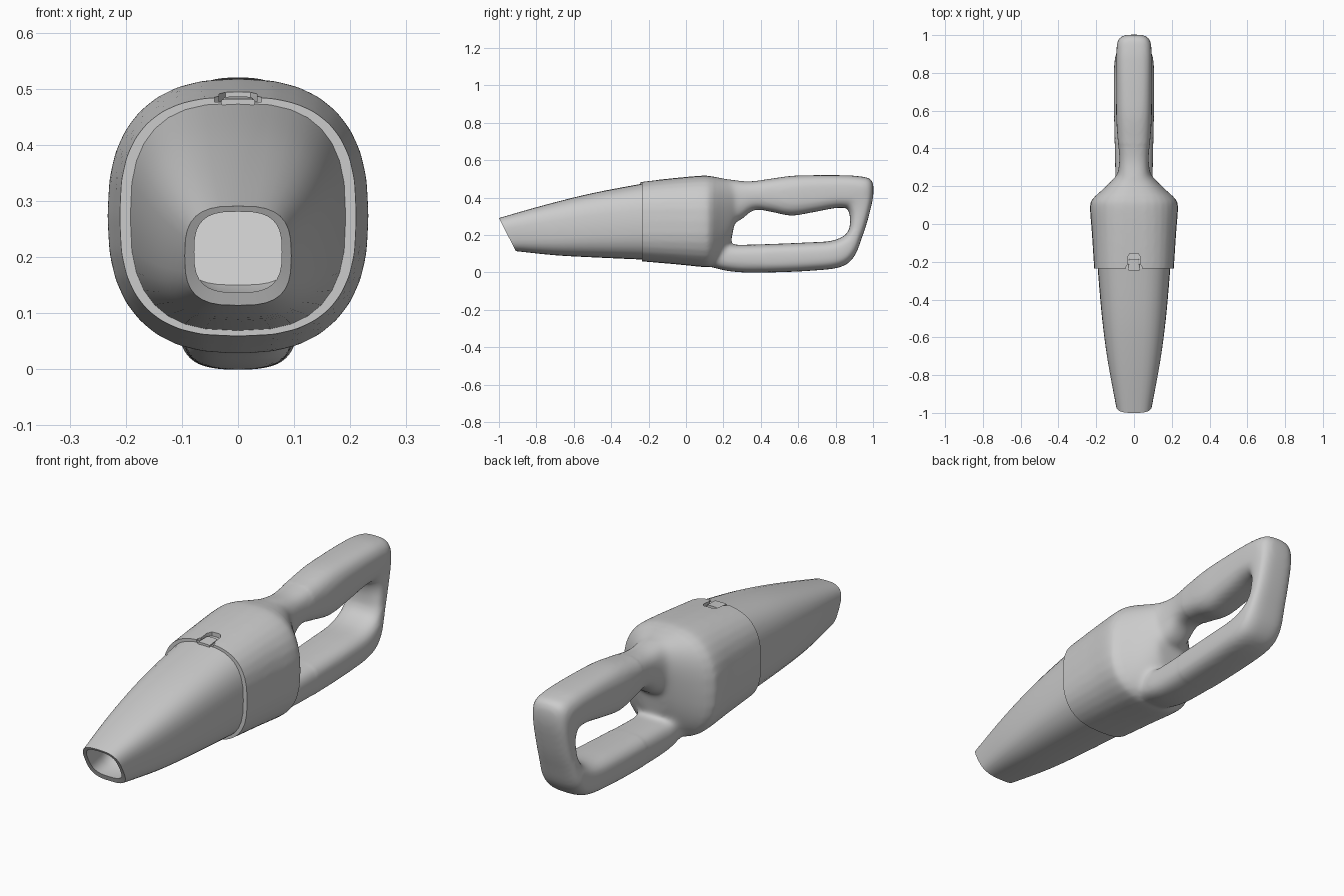
import bpy, bmesh, math
from mathutils import Vector

if "Cube" in bpy.data.objects:
    bpy.data.objects.remove(bpy.data.objects["Cube"])

grey = bpy.data.materials.new("plain grey")
grey.diffuse_color = (0.6, 0.6, 0.6, 1)
grey.use_nodes = True
grey.node_tree.nodes["Principled BSDF"].inputs["Base Color"].default_value = grey.diffuse_color


def spline(rows, steps):
    """Catmull-Rom interpolation between section rows."""
    if steps == 1:
        return rows
    p = [rows[0]] + rows + [rows[-1]]
    out = []
    for i in range(1, len(p) - 2):
        for s in range(steps):
            t = s / steps
            out.append([0.5 * (2 * b + (c - a) * t + (2 * a - 5 * b + 4 * c - d) * t * t
                               + (3 * b - a - 3 * c + d) * t ** 3)
                        for a, b, c, d in zip(*p[i - 1:i + 3])])
    return out + [rows[-1]]


def loft(name, rows, steps=4, sides=32, cap_start=True):
    """Skin rounded-square sections: (y, z) outer, (y, z) inner, half width, squareness."""
    bm = bmesh.new()
    rings = []
    for y0, z0, y1, z1, w, n in spline(rows, steps):
        mid, half = Vector((0, y0 + y1, z0 + z1)) / 2, Vector((0, y0 - y1, z0 - z1)) / 2
        ring = []
        for k in range(sides):
            a = 2 * math.pi * k / sides
            c, s = (math.copysign(abs(v) ** (2 / n), v) for v in (math.cos(a), math.sin(a)))
            ring.append(bm.verts.new(mid + half * s + Vector((w * c, 0, 0))))
        rings.append(ring)
    for r, q in zip(rings, rings[1:]):
        for k in range(sides):
            j = (k + 1) % sides
            bm.faces.new((r[k], r[j], q[j], q[k]))
    if cap_start:
        bm.faces.new(rings[0])
    bm.faces.new(rings[-1])
    bmesh.ops.recalc_face_normals(bm, faces=bm.faces)
    me = bpy.data.meshes.new(name)
    bm.to_mesh(me)
    bm.free()
    ob = bpy.data.objects.new(name, me)
    bpy.context.collection.objects.link(ob)
    me.materials.append(grey)
    return ob


def activate(ob):
    bpy.ops.object.select_all(action='DESELECT')
    ob.select_set(True)
    bpy.context.view_layer.objects.active = ob


# motor body, tapering back to the grip
body = loft("body_and_handle", [
    (-.32, .476, -.32, .067, .206, 2.7),
    (-.235, .486, -.235, .059, .211, 2.7),
    (-.05, .506, -.05, .043, .223, 2.6),
    (.09, .518, .09, .029, .233, 2.5),
    (.14, .514, .13, .030, .217, 2.5),
    (.20, .503, .17, .05, .162, 2.5),
    (.25, .493, .21, .10, .115, 2.5),
    (.30, .487, .24, .16, .075, 2.5)])

# handle loop: upper grip, rear strut, lower bar
handle = loft("handle", [
    (.14, .50, .14, .30, .10, 2.6),
    (.24, .497, .27, .27, .087, 2.6),
    (.33, .487, .36, .332, .078, 2.6),
    (.43, .498, .45, .325, .086, 2.7),
    (.56, .516, .56, .304, .094, 2.8),
    (.68, .520, .67, .320, .094, 3),
    (.82, .520, .79, .343, .094, 3),
    (.92, .515, .845, .345, .094, 3),
    (.99, .495, .864, .338, .092, 3),
    (1.002, .42, .876, .30, .088, 3),
    (.977, .30, .877, .265, .088, 3),
    (.942, .19, .870, .227, .092, 3),
    (.897, .082, .842, .194, .102, 3),
    (.82, .027, .77, .168, .107, 3),
    (.65, .008, .64, .160, .107, 3),
    (.45, .0, .45, .152, .103, 3),
    (.30, .0, .28, .148, .10, 3),
    (.20, .012, .22, .152, .10, 3),
    (.10, .04, .10, .20, .09, 3)])

# merge body and handle into one skin and soften the joins
activate(body)
handle.select_set(True)
bpy.ops.object.join()
rm = body.modifiers.new("merge", 'REMESH')
rm.mode, rm.voxel_size = 'VOXEL', 0.009
bpy.ops.object.modifier_apply(modifier="merge")
bm = bmesh.new()
bm.from_mesh(body.data)
joins = [v for v in bm.verts if .15 < v.co.y < .42]
for verts, count in ((bm.verts[:], 5), (joins, 14)):
    for _ in range(count):
        bmesh.ops.smooth_vert(bm, verts=verts, factor=.5,
                              use_axis_x=True, use_axis_y=True, use_axis_z=True)
# crisp flat front rim
bmesh.ops.bisect_plane(bm, geom=bm.verts[:] + bm.edges[:] + bm.faces[:], dist=1e-5,
                       plane_co=(0, -.236, 0), plane_no=(0, -1, 0), clear_outer=True)
bmesh.ops.holes_fill(bm, edges=[e for e in bm.edges if e.is_boundary], sides=0)
bmesh.ops.recalc_face_normals(bm, faces=bm.faces)
for f in bm.faces:
    f.material_index = 0
bm.to_mesh(body.data)
bm.free()
if not body.data.materials:
    body.data.materials.append(grey)

# latch notch cut in the top of the rim: arch-shaped slot
bm = bmesh.new()
outline = [(.042, -.30), (.042, -.225), (.034, -.215), (.034, -.175), (.022, -.155)]
outline += [(-x, y) for x, y in reversed(outline)]
base = bm.faces.new([bm.verts.new((x, y, .476)) for x, y in outline])
top = bmesh.ops.extrude_face_region(bm, geom=[base])
bmesh.ops.translate(bm, vec=(0, 0, .1),
                    verts=[g for g in top["geom"] if isinstance(g, bmesh.types.BMVert)])
bmesh.ops.recalc_face_normals(bm, faces=bm.faces)
me = bpy.data.meshes.new("notch_cutter")
bm.to_mesh(me)
bm.free()
me.materials.append(grey)
cutter = bpy.data.objects.new("notch_cutter", me)
bpy.context.collection.objects.link(cutter)
cutter.hide_render = True
activate(body)
cut = body.modifiers.new("notch", 'BOOLEAN')
cut.operation, cut.object, cut.solver = 'DIFFERENCE', cutter, 'EXACT'
bpy.ops.object.modifier_apply(modifier="notch")
bpy.data.objects.remove(cutter)

# tapered nozzle with slanted mouth
nozzle = loft("nozzle", [
    (-1.0, .291, -.91, .114, .095, 3),
    (-.75, .362, -.70, .092, .139, 2.9),
    (-.50, .424, -.48, .080, .170, 2.8),
    (-.21, .479, -.21, .068, .194, 2.7)], cap_start=False)

# mouth rim and inner throat
throat = loft("nozzle_throat", [
    (-1.0, .291, -.91, .114, .095, 3),
    (-.995, .281, -.918, .137, .078, 3),
    (-.90, .300, -.84, .135, .090, 3),
    (-.74, .325, -.80, .150, .105, 3)], steps=1, cap_start=False)
# throat faces look inward
throat.data.flip_normals()

# small latch tab lying in the notch
latch = loft("latch_tab", [
    (-.245, .482, -.245, .470, .030, 5),
    (-.185, .486, -.185, .470, .026, 5)], steps=1, sides=24)

for ob in (body, nozzle, throat, latch):
    activate(ob)
    bpy.ops.object.shade_smooth_by_angle(angle=math.radians(35))
